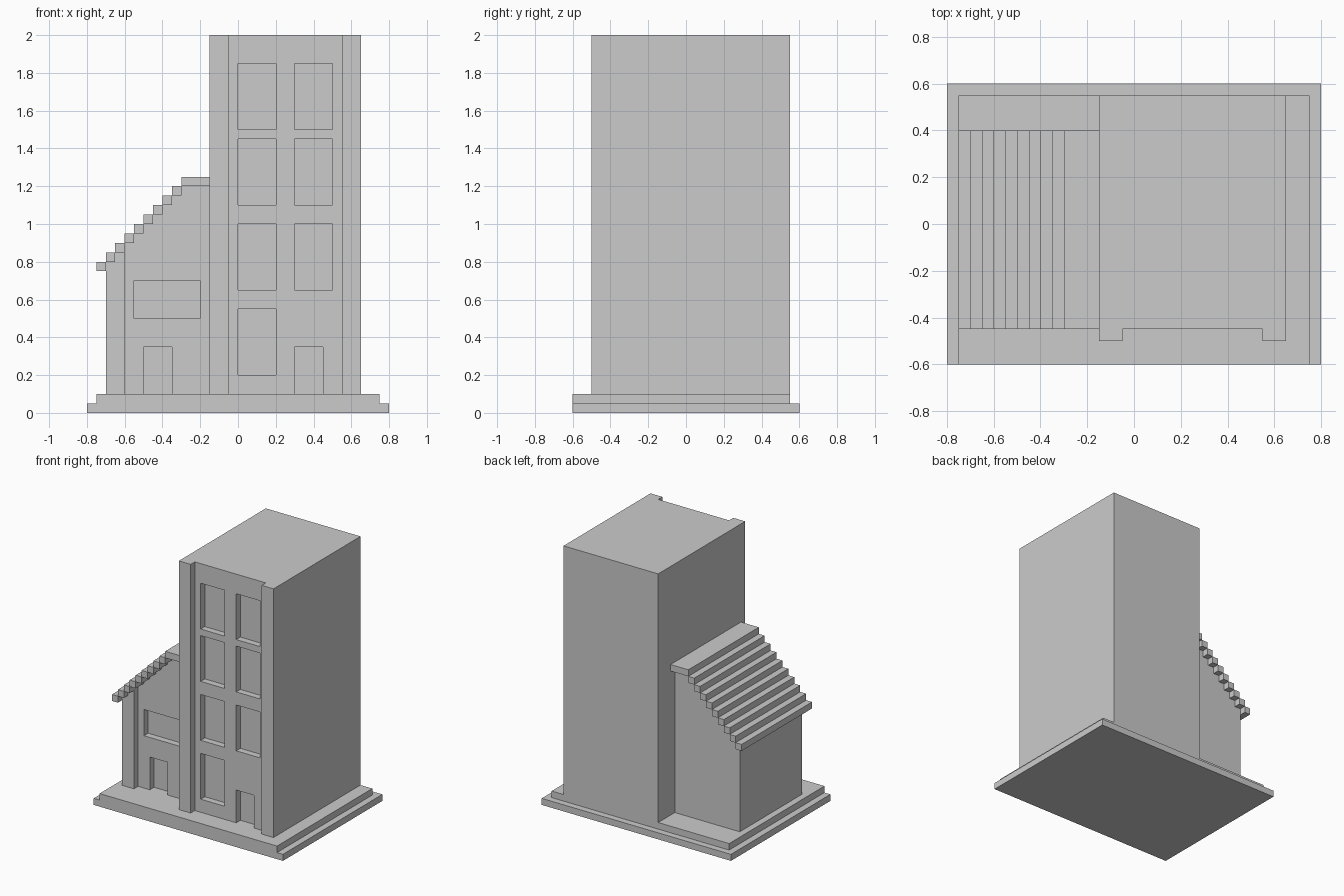
import bpy
import bmesh
from mathutils import Vector

if "Cube" in bpy.data.objects:
    bpy.data.objects.remove(bpy.data.objects["Cube"])


def prism(name, points, axis, lo, hi):
    """Extrude a flat profile: axis 'z' uses (x, y) points, axis 'y' uses (x, z)."""
    bm = bmesh.new()
    place = (lambda p: (p[0], p[1], lo)) if axis == 'z' else (lambda p: (p[0], lo, p[1]))
    face = bm.faces.new([bm.verts.new(place(p)) for p in points])
    out = bmesh.ops.extrude_face_region(bm, geom=[face])
    d = hi - lo
    shift = Vector((0, 0, d)) if axis == 'z' else Vector((0, d, 0))
    verts = [g for g in out['geom'] if isinstance(g, bmesh.types.BMVert)]
    bmesh.ops.translate(bm, verts=verts, vec=shift)
    bmesh.ops.recalc_face_normals(bm, faces=bm.faces)
    mesh = bpy.data.meshes.new(name)
    bm.to_mesh(mesh)
    bm.free()
    obj = bpy.data.objects.new(name, mesh)
    bpy.context.collection.objects.link(obj)
    return obj


def box(name, x0, x1, y0, y1, z0, z1):
    return prism(name, [(x0, y0), (x1, y0), (x1, y1), (x0, y1)], 'z', z0, z1)


def recess(target, openings, y0, y1):
    """Cut shallow rectangular recesses (x0, x1, z0, z1) into a front wall."""
    for x0, x1, z0, z1 in openings:
        cutter = box("recess_cutter", x0, x1, y0, y1, z0, z1)
        cutter.hide_render = True
        mod = target.modifiers.new("recess", 'BOOLEAN')
        mod.operation = 'DIFFERENCE'
        mod.solver = 'EXACT'
        mod.object = cutter
        bpy.context.view_layer.objects.active = target
        bpy.ops.object.modifier_apply(modifier=mod.name)
        bpy.data.objects.remove(cutter)


# stepped base
box("base_lower", -0.8, 0.8, -0.6, 0.6, 0, 0.05)
box("base_upper", -0.75, 0.75, -0.6, 0.55, 0.05, 0.1)

# tower with two corner pilasters in its plan
tower = prism("tower", [(-0.15, -0.5), (-0.05, -0.5), (-0.05, -0.45), (0.55, -0.45),
                        (0.55, -0.5), (0.65, -0.5), (0.65, 0.55), (-0.15, 0.55)],
              'z', 0.1, 2.0)
windows = [(x, x + 0.2, z, z + 0.35) for x in (0.0, 0.3) for z in (0.2, 0.65, 1.1, 1.5)]
windows.remove((0.3, 0.3 + 0.2, 0.2, 0.2 + 0.35))
tower_door = (0.3, 0.45, 0.05, 0.35)
recess(tower, windows + [tower_door], -0.6, -0.4)

# side wing with sloped top, window and door
wing = prism("wing", [(-0.7, 0.1), (-0.15, 0.1), (-0.15, 1.2), (-0.3, 1.2), (-0.7, 0.8)],
             'y', -0.35, 0.35)
recess(wing, [(-0.55, -0.2, 0.5, 0.7), (-0.5, -0.35, 0.05, 0.35)], -0.5, -0.3)
prism("wing_pilaster", [(-0.7, 0.1), (-0.6, 0.1), (-0.6, 0.9), (-0.7, 0.8)],
      'y', -0.4, -0.35)

# stepped roof
for i in range(9):
    x, z = -0.75 + 0.05 * i, 0.75 + 0.05 * i
    box(f"roof_step_{i + 1}", x, x + 0.05, -0.45, 0.4, z, z + 0.05)
box("roof_top", -0.3, -0.15, -0.45, 0.4, 1.2, 1.25)
